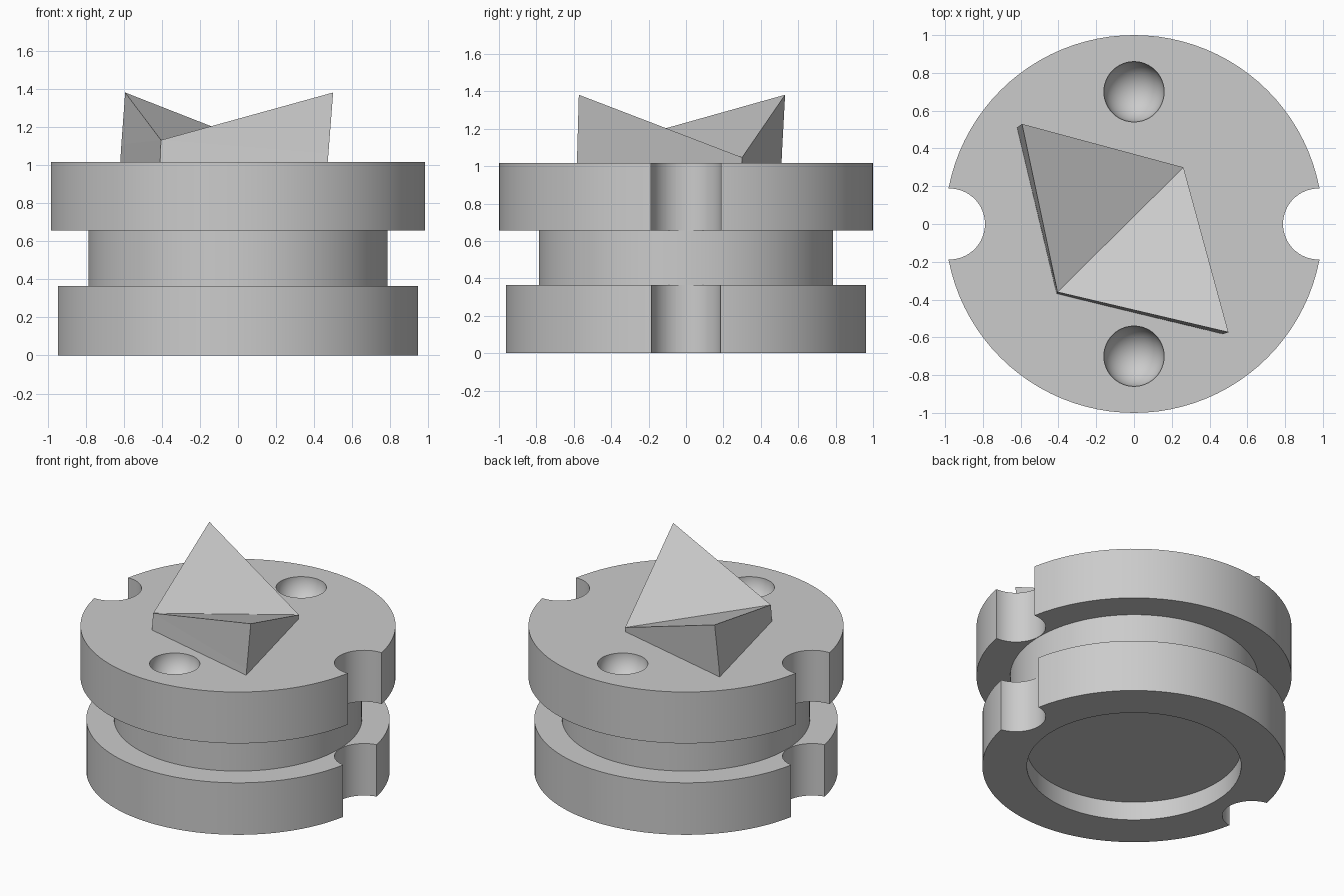
import bpy, bmesh, math
from mathutils import Vector

default = bpy.data.objects.get("Cube")
if default:
    bpy.data.objects.remove(default, do_unlink=True)

# One plain grey for everything
GREY = (0.6, 0.6, 0.6, 1.0)
grey = bpy.data.materials.new("plain grey")
grey.use_nodes = True
grey.diffuse_color = GREY
grey.node_tree.nodes["Principled BSDF"].inputs["Base Color"].default_value = GREY

TOP = 1.017
SEGMENTS = 96


def make_object(name, bm):
    bmesh.ops.recalc_face_normals(bm, faces=bm.faces)
    mesh = bpy.data.meshes.new(name)
    bm.to_mesh(mesh)
    bm.free()
    mesh.materials.append(grey)
    obj = bpy.data.objects.new(name, mesh)
    bpy.context.collection.objects.link(obj)
    return obj


def activate(obj):
    bpy.ops.object.select_all(action='DESELECT')
    obj.select_set(True)
    bpy.context.view_layer.objects.active = obj


def lathe(name, profile):
    bm = bmesh.new()
    verts = [bm.verts.new((r, 0, z)) for r, z in profile]
    edges = [bm.edges.new(pair) for pair in zip(verts, verts[1:])]
    bmesh.ops.spin(bm, geom=verts + edges, axis=(0, 0, 1), cent=(0, 0, 0),
                   angle=2 * math.pi, steps=SEGMENTS)
    bmesh.ops.remove_doubles(bm, verts=bm.verts, dist=1e-4)
    return make_object(name, bm)


def cut(target, cutter):
    activate(target)
    mod = target.modifiers.new("cut", 'BOOLEAN')
    mod.operation = 'DIFFERENCE'
    mod.solver = 'EXACT'
    mod.object = cutter
    bpy.ops.object.modifier_apply(modifier=mod.name)
    bpy.data.objects.remove(cutter, do_unlink=True)


# Grooved round body with a shallow recess underneath
body = lathe("grooved_body", [
    (0, 0.13), (0.68, 0.13), (0.68, 0), (0.963, 0), (0.963, 0.364),
    (0.787, 0.364), (0.787, 0.657), (1, 0.657), (1, TOP), (0, TOP)])

for side in (-1, 1):
    # Side notches through both flanges
    bm = bmesh.new()
    bmesh.ops.create_cone(bm, cap_ends=True, segments=64, radius1=0.188,
                          radius2=0.188, depth=3)
    bmesh.ops.translate(bm, verts=bm.verts, vec=(side * 0.977, 0, 0.5))
    cut(body, make_object("notch_cutter", bm))

    # Round dimples in the top
    bm = bmesh.new()
    bmesh.ops.create_uvsphere(bm, u_segments=48, v_segments=25, radius=0.16)
    bmesh.ops.translate(bm, verts=bm.verts, vec=(0, side * 0.7, TOP))
    cut(body, make_object("dimple_cutter", bm))

activate(body)
bpy.ops.object.shade_smooth_by_angle(angle=math.radians(30))

# Folded wedge: each corner has a foot, a crease point and a tip
corners = [
    ((-0.62, 0.51), (-0.613, 0.515, 1.11), (-0.593, 0.53, 1.382)),
    ((-0.41, -0.37), (-0.405, -0.36, 1.132), None),
    ((0.47, -0.583), (0.475, -0.582, 1.06), (0.5, -0.573, 1.382)),
    ((0.258, 0.297), (0.262, 0.3, 1.047), None),
]
bm = bmesh.new()
feet = [bm.verts.new((*foot, TOP - 0.02)) for foot, _, _ in corners]
mids = [bm.verts.new(mid) for _, mid, _ in corners]
tips = [bm.verts.new(tip) if tip else None for _, _, tip in corners]
for i in range(4):
    j = (i + 1) % 4
    bm.faces.new((feet[i], feet[j], mids[j], mids[i]))
    bm.faces.new((mids[i], mids[j], tips[i] or tips[j]))
for i in (0, 2):
    bm.faces.new((tips[i], mids[1], mids[3]))
bm.faces.new(feet)
wedge = make_object("folded_wedge", bm)
